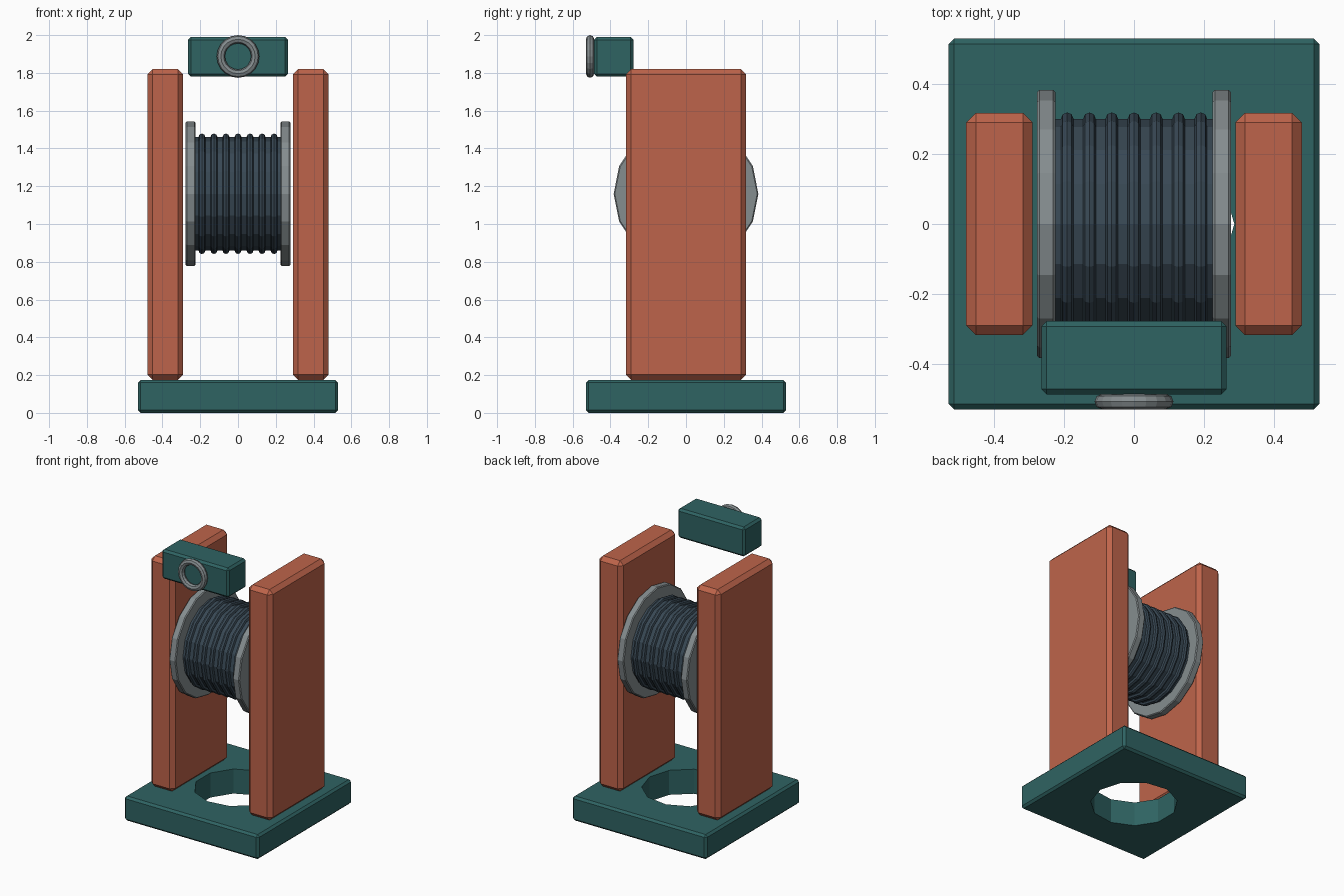
import bpy, math
from mathutils import Matrix

if "Cube" in bpy.data.objects:
    bpy.data.objects.remove(bpy.data.objects["Cube"])


def material(name, rgb):
    m = bpy.data.materials.new(name)
    m.diffuse_color = (*rgb, 1)
    m.use_nodes = True
    m.node_tree.nodes["Principled BSDF"].inputs["Base Color"].default_value = m.diffuse_color
    return m


TEAL = material("teal", (0.028, 0.125, 0.123))
ORANGE = material("terracotta", (0.515, 0.127, 0.069))
GREY = material("steel grey", (0.235, 0.266, 0.275))
SLATE = material("dark slate", (0.040, 0.065, 0.089))


def finish(name, mat, bevel=0):
    ob = bpy.context.object
    ob.name = name
    ob.data.materials.append(mat)
    if bevel:
        mod = ob.modifiers.new("bevel", 'BEVEL')
        mod.width, mod.segments = bevel, 1
    return ob


def box(name, lo, hi, mat, bevel):
    bpy.ops.mesh.primitive_cube_add(size=1, location=[(a + b) / 2 for a, b in zip(lo, hi)])
    ob = bpy.context.object
    ob.data.transform(Matrix.Diagonal([b - a for a, b in zip(lo, hi)] + [1]))
    return finish(name, mat, bevel)


def disc_x(name, x, r, width, mat, bevel=0):
    # cylinder along x with a corner pointing to +y
    bpy.ops.mesh.primitive_cylinder_add(vertices=16, radius=r, depth=width, location=(x, 0, 1.16))
    ob = finish(name, mat, bevel)
    ob.data.transform(Matrix.Rotation(math.pi / 2, 4, 'Y'))
    return ob


def ring(name, loc, axis, major, minor, segs, mat):
    bpy.ops.mesh.primitive_torus_add(major_radius=major, minor_radius=minor, location=loc,
                                     major_segments=segs, minor_segments=8)
    ob = finish(name, mat)
    ob.data.transform(Matrix.Rotation(math.pi / 2, 4, axis))
    return ob


# base plate with a round hole
base = box("base_plate", (-0.53, -0.53, 0), (0.53, 0.53, 0.175), TEAL, 0.015)
bpy.ops.mesh.primitive_cylinder_add(vertices=11, radius=0.287, depth=1,
                                    rotation=(0, 0, -math.pi / 2))
cutter = finish("hole_cutter", TEAL)
cutter.hide_render = True
cutter.display_type = 'WIRE'
cut = base.modifiers.new("hole", 'BOOLEAN')
cut.object, cut.operation, cut.solver = cutter, 'DIFFERENCE', 'EXACT'
bpy.context.view_layer.objects.active = base
for mod in ("bevel", "hole"):
    bpy.ops.object.modifier_apply(modifier=mod)
bpy.data.objects.remove(cutter)

# side posts and spool flanges
for side, s in (("left", -1), ("right", 1)):
    xs = sorted((s * 0.29, s * 0.48))
    box(side + "_post", (xs[0], -0.318, 0.175), (xs[1], 0.318, 1.82), ORANGE, 0.028)
    disc_x(side + "_flange", s * 0.251, 0.383, 0.052, GREY, 0.006)

# spool drum with wound ridges
disc_x("spool_drum", 0, 0.30, 0.46, SLATE)
for i in range(7):
    ring(f"cable_turn_{i + 1}", ((i - 3) * 0.0637, 0, 1.16), 'Y', 0.301, 0.018, 16, SLATE)

# head block and front ring
box("head_block", (-0.265, -0.487, 1.78), (0.265, -0.278, 1.99), TEAL, 0.015)
ring("front_ring", (0, -0.508, 1.887), 'X', 0.091, 0.022, 20, GREY)
